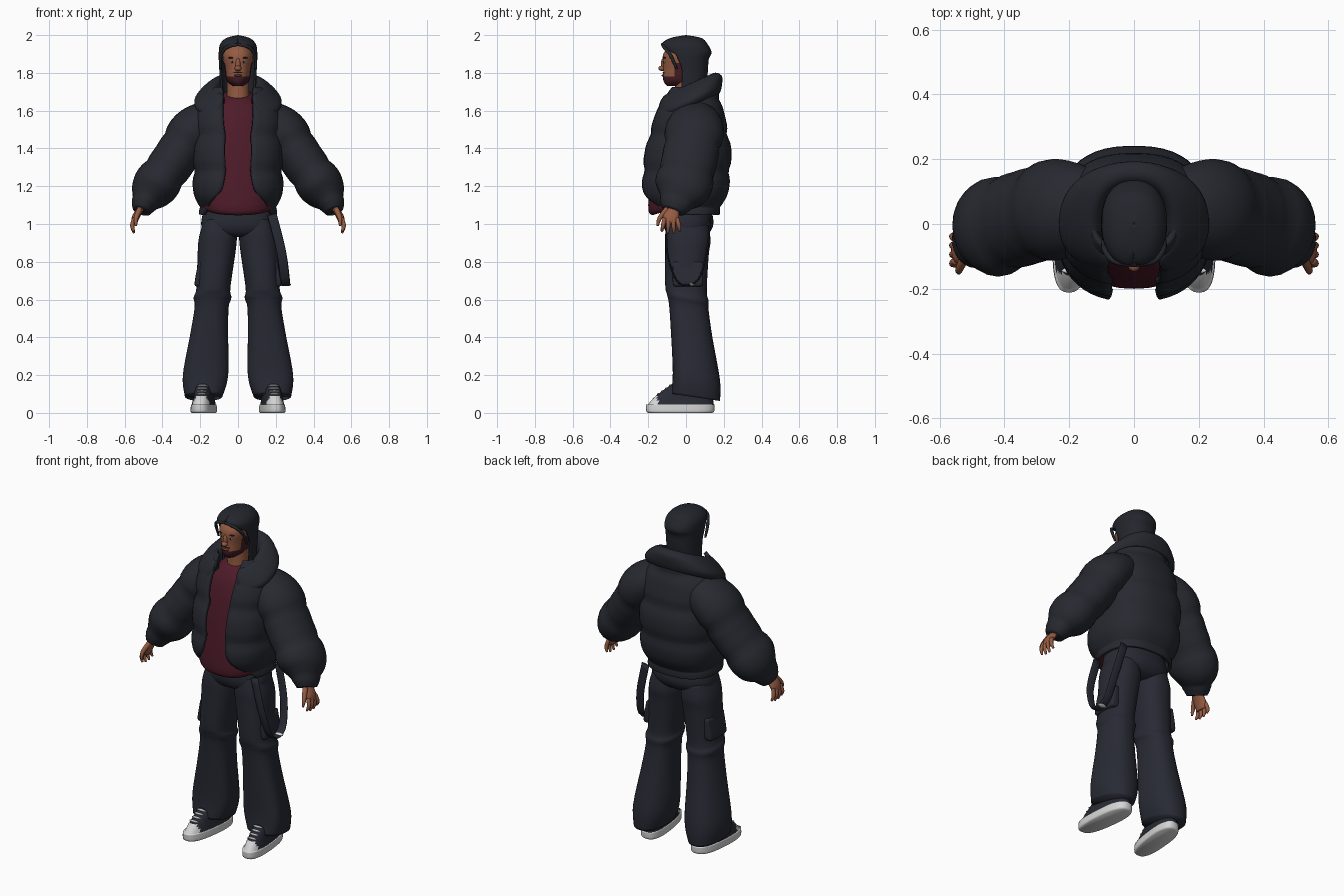
import bpy, bmesh, math
from mathutils import Vector, Matrix

old = bpy.data.objects.get("Cube")
if old:
    bpy.data.objects.remove(old, do_unlink=True)


def material(name, red, green, blue):
    mat = bpy.data.materials.new(name)
    mat.use_nodes = True
    mat.diffuse_color = (red, green, blue, 1)
    shader = next(n for n in mat.node_tree.nodes if n.type == 'BSDF_PRINCIPLED')
    shader.inputs["Base Color"].default_value = mat.diffuse_color
    shader.inputs["Roughness"].default_value = .8
    return mat


JACKET = material("jacket charcoal", .02, .022, .03)
TROUSERS = material("trouser charcoal", .021, .023, .034)
HAIR = material("hair black", .017, .019, .026)
SHIRT = material("shirt maroon", .075, .011, .022)
BEARD = material("beard dark red", .055, .012, .018)
SKIN = material("skin brown", .3, .105, .055)
LIP = material("lip brown", .17, .05, .035)
WHITE = material("shoe white", .66, .66, .66)


def refine(rows, steps):
    """Pass a smooth Catmull-Rom curve through the key rows."""
    padded = [rows[0], *rows, rows[-1]]
    result = []
    for a, b, c, d in zip(padded, padded[1:], padded[2:], padded[3:]):
        for k in range(steps):
            t = k / steps
            result.append([q + t / 2 * (r - p + t * (2 * p - 5 * q + 4 * r - s
                                                     + t * (3 * (q - r) + s - p)))
                           for p, q, r, s in zip(a, b, c, d)])
    return result + [list(rows[-1])]


def quilting(z, seams):
    """Narrow the padding at evenly spaced stitch lines: (first height, pitch)."""
    if not seams:
        return 1
    first, pitch = seams
    wave = abs(math.sin(math.pi * (z - first) / pitch))
    return 1 - .08 * (1 - wave) ** 2


def finish(name, bm, mats, thick=0, rule=None):
    bmesh.ops.remove_doubles(bm, verts=bm.verts, dist=.00001)
    bmesh.ops.recalc_face_normals(bm, faces=bm.faces)
    for face in bm.faces:
        face.smooth = True
        if rule:
            face.material_index = rule(face.calc_center_median())
    mesh = bpy.data.meshes.new(name)
    bm.to_mesh(mesh)
    bm.free()
    for mat in mats:
        mesh.materials.append(mat)
    obj = bpy.data.objects.new(name, mesh)
    bpy.context.collection.objects.link(obj)
    if thick:
        shell = obj.modifiers.new("thickness", 'SOLIDIFY')
        shell.thickness, shell.offset = thick, 0


def skin_rings(name, rings, mats, side=1, closed=True, **options):
    """Join rings of points into a surface; side -1 mirrors it."""
    bm = bmesh.new()
    grid = [[bm.verts.new((p.x * side, p.y, p.z)) for p in ring] for ring in rings]
    count = len(grid[0])
    for low, high in zip(grid, grid[1:]):
        for i in range(count if closed else count - 1):
            j = (i + 1) % count
            bm.faces.new((low[i], low[j], high[j], high[i]))
    if closed:
        bm.faces.new(grid[0])
        bm.faces.new(grid[-1])
    finish(name, bm, mats, **options)


def stack(name, rows, *mats, n=40, power=2.3, shift=0, lean=0, skew=0, tilt=0,
          seams=None, steps=5, **options):
    """Level rings: (z, half width, front y, back y, optional front opening)."""
    opened = len(rows[0]) > 4
    rings = []
    for z, width, front, back, *gap in refine(rows, steps):
        start = math.asin(min(1, max(0, gap[0]) / width) ** (power / 2)) if opened else 0
        puff = quilting(z, seams)
        ring = []
        for i in range(n):
            angle = start + (math.tau - 2 * start) * i / (n - 1 if opened else n)
            s, c = math.sin(angle), math.cos(angle)
            x = puff * width * math.copysign(abs(s) ** (2 / power), s)
            y = puff * abs(c) ** (2 / power) * (front if c > 0 else back)
            ring.append(Vector((x + shift + lean * z + skew * y, y, z + tilt * y)))
        rings.append(ring)
    skin_rings(name, rings, mats, closed=not opened, **options)


def tube(name, rows, *mats, n=12, wide=1, ref=(0, 1, 0), seams=None, steps=4, **options):
    """Round or flat tube along (x, y, z, radius); wide stretches it along ref."""
    rows = refine(rows, steps)
    path = [Vector(row[:3]) for row in rows]
    rings = []
    for i, centre in enumerate(path):
        along = (path[min(i + 1, len(path) - 1)] - path[max(i - 1, 0)]).normalized()
        u = Vector(ref)
        u = (u - along * u.dot(along)).normalized()
        v = u.cross(along)
        radius = rows[i][3] * quilting(centre.z, seams)
        rings.append([centre + radius * (u * wide * math.cos(k * math.tau / n)
                                         + v * math.sin(k * math.tau / n)) for k in range(n)])
    skin_rings(name, rings, mats, **options)


def blob(name, centre, size, mat):
    bm = bmesh.new()
    place = Matrix.Translation(centre) @ Matrix.Diagonal((*size, 1))
    bmesh.ops.create_uvsphere(bm, u_segments=16, v_segments=10, radius=1, matrix=place)
    finish(name, bm, [mat])


def beard_rule(c):
    jaw = c.z < 1.785 and c.y < .02
    sideburn = c.z < 1.85 and -.06 < c.y < .01
    return int(jaw or sideburn)


def toe_cap_rule(c):
    return int(c.y < -.15 and c.z < .09)


# head and face
stack("head", [(1.73, .03, -.1, .01), (1.76, .06, -.12, .04), (1.82, .07, -.12, .08),
               (1.9, .08, -.12, .1), (1.96, .04, -.07, .06)], SKIN, BEARD, rule=beard_rule)
tube("neck", [(0, .01, 1.58, .08), (0, 0, 1.67, .06), (0, 0, 1.8, .06)], SKIN, n=20)
blob("nose_bridge", (0, -.119, 1.845), (.013, .014, .034), SKIN)
blob("nose_tip", (0, -.128, 1.824), (.018, .019, .014), SKIN)
blob("lips", (0, -.121, 1.787), (.022, .008, .006), LIP)
blob("moustache", (0, -.118, 1.801), (.03, .006, .003), BEARD)

# hair: cap with a hanging back
stack("hair", [(1.64, .09, -.04, .09, .08), (1.8, .093, -.06, .11, .09),
               (1.87, .097, -.09, .115, .09), (1.91, .097, -.11, .13, .08),
               (1.95, .09, -.125, .11, .01), (1.98, .06, -.08, .08, 0),
               (1.995, .001, -.001, .001, 0)], HAIR, thick=.01)

# shirt
stack("shirt", [(1.1, .19, -.18, .13), (1.16, .21, -.2, .15), (1.45, .2, -.17, .15),
                (1.62, .15, -.13, .12), (1.685, .07, -.08, .09)], SHIRT, tilt=.3)

# padded jacket, open at the front
stack("jacket_body", [(1.05, .2, -.15, .17, .18), (1.11, .21, -.2, .19, .15),
                      (1.2, .23, -.23, .22, .08), (1.4, .23, -.21, .23, .07),
                      (1.6, .21, -.15, .19, .08), (1.72, .12, -.08, .16, .08)],
      JACKET, n=48, power=2.5, seams=(1.09, .19), thick=.02, steps=8)
stack("jacket_collar", [(1.64, .1, -.12, .11, .08), (1.72, .12, -.12, .14, .08),
                        (1.7, .17, -.14, .18, .08), (1.65, .22, -.15, .18, .1),
                        (1.62, .21, -.14, .17, .1)],
      JACKET, tilt=.45, thick=.02)

# trouser seat
stack("trouser_waist", [(1.08, .18, -.115, .135), (1, .195, -.12, .145), (.95, .17, -.1, .12),
                        (.93, .06, -.06, .08)], TROUSERS)

for side, name in ((1, "left"), (-1, "right")):
    # eye, eyebrow and loose hair strand
    blob(name + "_eye", (side * .03, -.112, 1.857), (.012, .006, .005), WHITE)
    blob(name + "_pupil", (side * .03, -.116, 1.857), (.005, .004, .005), HAIR)
    blob(name + "_eyebrow", (side * .034, -.113, 1.88), (.02, .008, .004), HAIR)
    tube(name + "_hair_strand", [(0, -.125, 1.95, .008), (.06, -.115, 1.935, .009),
                                 (.09, -.08, 1.89, .009), (.094, -.05, 1.82, .006)],
         HAIR, side=side)

    # padded sleeve
    tube(name + "_sleeve", [(.12, .05, 1.57, .1), (.24, .045, 1.49, .125),
                            (.335, .02, 1.345, .118), (.44, -.015, 1.2, .122),
                            (.49, -.05, 1.12, .08), (.51, -.07, 1.07, .05)],
         JACKET, n=24, wide=1.25, seams=(1.12, .15), steps=6, side=side)

    # hand
    tube(name + "_palm", [(.5, -.07, 1.1, .015), (.54, -.08, 1.04, .02), (.55, -.08, 1, .015)],
         SKIN, wide=2.2, side=side)
    for k, finger in enumerate(("index", "middle", "ring", "little")):
        spread = k - 1.5
        y = -.08 + spread * .022
        tip = .95 + spread ** 2 * .005
        tube(f"{name}_{finger}_finger", [(.55, y, 1.03, .011), (.56, y + spread * .006, .99, .011),
                                         (.55, y + spread * .01, tip, .006)], SKIN, side=side)
    tube(name + "_thumb", [(.52, -.1, 1.08, .015), (.54, -.14, 1.03, .012),
                           (.54, -.15, .99, .006)], SKIN, side=side)

    # trouser leg with cargo pocket
    stack(name + "_trouser_leg", [(1.01, .085, -.1, .12), (.93, .1, -.11, .13),
                                  (.85, .1, -.11, .12), (.66, .09, -.11, .11),
                                  (.61, .1, -.1, .12), (.56, .09, -.09, .12),
                                  (.42, .1, -.08, .14), (.2, .12, -.07, .18),
                                  (.09, .1, -.08, .18)],
          TROUSERS, shift=.19, lean=-.09, tilt=-.15, side=side)
    stack(name + "_cargo_pocket", [(.67, .02, -.06, .08), (.69, .03, -.07, .09),
                                   (.8, .02, -.07, .09)],
          TROUSERS, power=6, shift=.262, lean=-.09, side=side)

    # shoe
    stack(name + "_shoe_sole", [(0, .06, -.2, .14), (.01, .065, -.21, .15), (.045, .063, -.212, .152)],
          WHITE, power=2.6, shift=.18, skew=-.1, side=side)
    stack(name + "_shoe_upper", [(.04, .06, -.205, .148), (.09, .05, -.16, .14),
                                 (.17, .04, -.05, .12)],
          TROUSERS, WHITE, power=2.5, shift=.18, skew=-.1, rule=toe_cap_rule, side=side)
    for k in range(4):
        blob(f"{name}_lace_{k + 1}", (side * (.194 - k * .002), k * .021 - .144, .1 + k * .015),
             (.03, .009, .005), WHITE)

# hanging strap on the left hip, with a small buckle
strap = [(.18, -.1, 1.05), (.23, -.1, .85), (.25, -.04, .69), (.25, .06, .7),
         (.23, .11, .85), (.18, .13, 1.05)]
tube("hip_strap", [(*point, .005) for point in strap], TROUSERS, wide=5, ref=(1, 0, 0))
blob("strap_buckle", (.255, .03, .68), (.026, .015, .008), WHITE)
